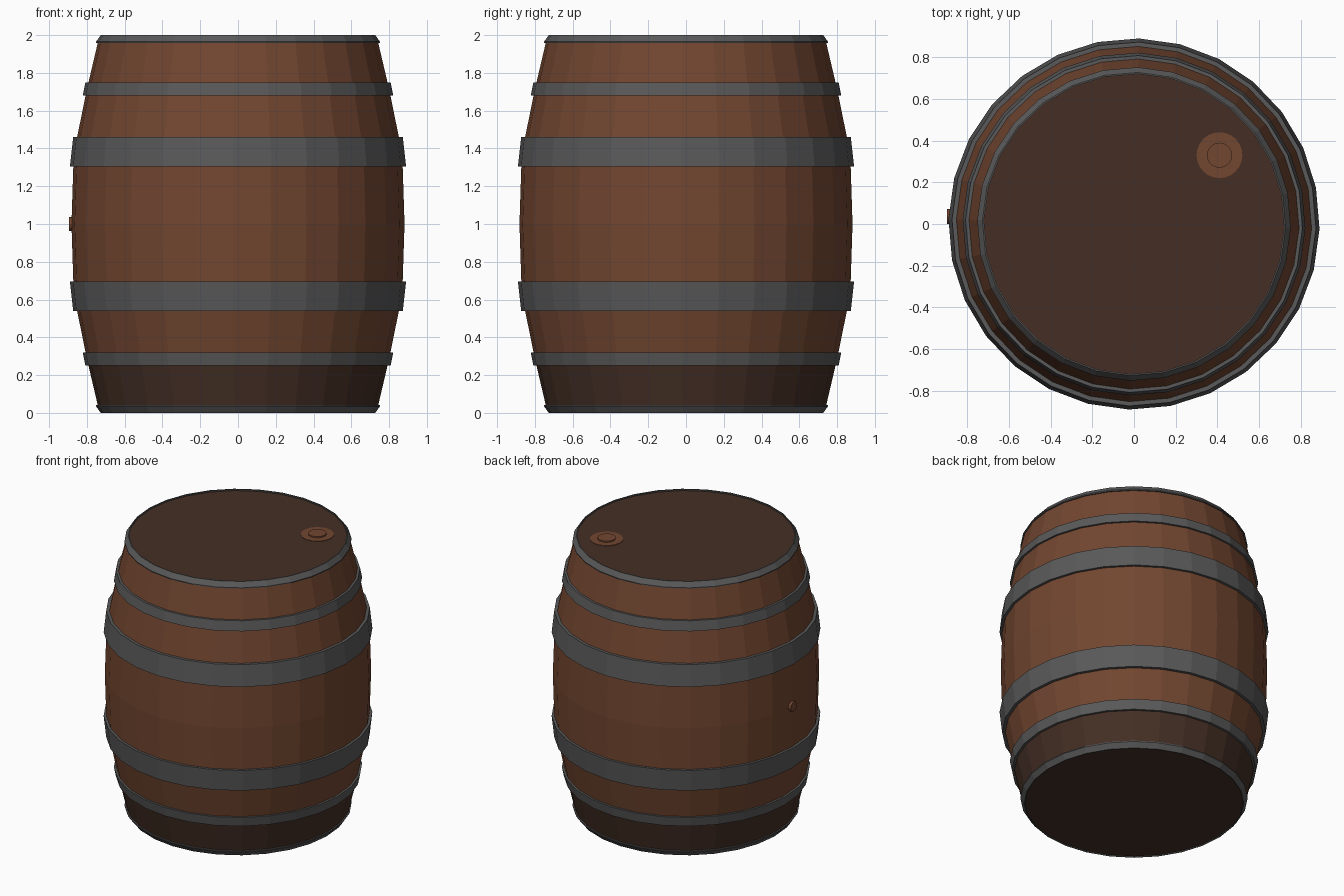
import bpy, math
from mathutils import Matrix, Vector

if "Cube" in bpy.data.objects:
    bpy.data.objects.remove(bpy.data.objects["Cube"])

N = 28


def material(name, rgb):
    m = bpy.data.materials.new(name)
    m.diffuse_color = (*rgb, 1)
    m.use_nodes = True
    m.node_tree.nodes["Principled BSDF"].inputs["Base Color"].default_value = m.diffuse_color
    return m


wood = material("warm_wood", (0.17, 0.062, 0.03))
dark = material("dark_wood", (0.058, 0.028, 0.018))
iron = material("dark_iron", (0.1, 0.1, 0.1))


def lathe(name, profile, mats, n=N, phase=0.0, closed=False, matrix=None):
    """Spin (radius, z) points around z; open profiles get end caps."""
    verts, faces = [], []
    for r, z in profile:
        for i in range(n):
            a = math.radians(phase) + 2 * math.pi * i / n
            verts.append((r * math.cos(a), r * math.sin(a), z))
    k = len(profile)
    for j in range(k if closed else k - 1):
        b, t = j * n, ((j + 1) % k) * n
        for i in range(n):
            i2 = (i + 1) % n
            faces.append((b + i, b + i2, t + i2, t + i))
    if not closed:
        faces.append(tuple(reversed(range(n))))
        faces.append(tuple(range((k - 1) * n, k * n)))
    me = bpy.data.meshes.new(name)
    me.from_pydata(verts, [], faces)
    for m in mats:
        me.materials.append(m)
    ob = bpy.data.objects.new(name, me)
    bpy.context.collection.objects.link(ob)
    if matrix:
        ob.matrix_world = matrix
    return ob


# Barrel body: bulging staves, dark foot and dark heads
body = lathe("barrel_body", [
    (0.725, 0.008), (0.74, 0.03), (0.80, 0.285), (0.852, 0.54), (0.872, 0.69),
    (0.882, 1.0), (0.872, 1.31), (0.852, 1.46), (0.80, 1.715), (0.74, 1.97),
    (0.725, 1.988)], [wood, dark], phase=-1.5)
for p in body.data.polygons:
    if p.center.z < 0.28 or p.center.z > 1.975:
        p.material_index = 1


# Iron hoops, mirrored about mid height
def hoop(name, pts):
    lathe("lower_" + name, pts, [iron], phase=-1.5, closed=True)
    lathe("upper_" + name, [(r, 2 - z) for r, z in reversed(pts)], [iron],
          phase=-1.5, closed=True)


hoop("wide_hoop", [(0.84, 0.54), (0.873, 0.54), (0.89, 0.695), (0.85, 0.695)])
hoop("narrow_hoop", [(0.78, 0.25), (0.808, 0.25), (0.822, 0.32), (0.79, 0.32)])
hoop("end_rim", [(0.72, 0.0), (0.727, 0.0), (0.752, 0.035), (0.752, 0.042),
                 (0.73, 0.042)])

# Tap hole on the lid: flat plate and raised plug
spot = Matrix.Translation((0.41, 0.33, 0))
lathe("lid_plate", [(0.11, 1.984), (0.11, 1.991)], [wood], n=24, matrix=spot)
lathe("lid_plug", [(0.06, 1.984), (0.06, 2.0)], [wood], n=20, matrix=spot)

# Small plug on the left side
side = Matrix.Translation((0, 0.035, 1.0)) @ Matrix.Rotation(-math.pi / 2, 4, 'Y')
lathe("side_plug", [(0.036, 0.86), (0.036, 0.896)], [wood], n=12, matrix=side)
